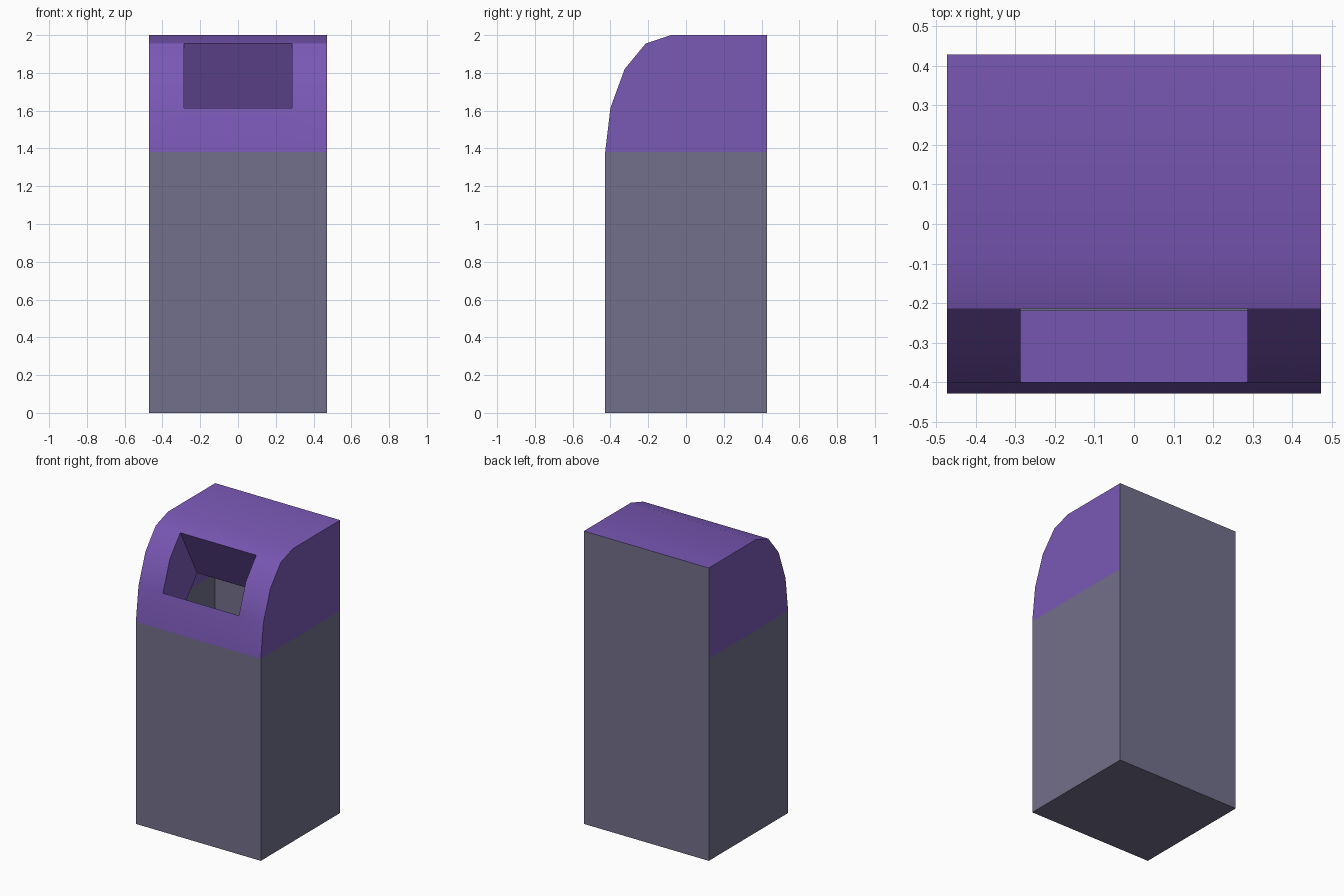
import bpy, math

if "Cube" in bpy.data.objects:
    bpy.data.objects.remove(bpy.data.objects["Cube"])

W, D, SEAM, TOP = 0.472, 0.428, 1.38, 2.0     # half width, half depth, heights
HOLE = 0.287                                  # half width of the opening
DROP = (0.182, -0.345)                        # y, z direction of the chute
# Lid curve from the front seam, over the top, to the back (y, z)
CURVE = [(-D, SEAM), (-0.40, 1.615), (-0.325, 1.82), (-0.213, 1.956), (-0.08, TOP), (D, TOP)]


def material(name, rgb):
    m = bpy.data.materials.new(name)
    m.diffuse_color = (*rgb, 1)
    m.use_nodes = True
    m.node_tree.nodes["Principled BSDF"].inputs["Base Color"].default_value = m.diffuse_color
    return m


def build(name, verts, faces, mat):
    me = bpy.data.meshes.new(name)
    me.from_pydata(verts, [], faces)
    me.materials.append(mat)
    ob = bpy.data.objects.new(name, me)
    bpy.context.collection.objects.link(ob)
    bpy.ops.object.select_all(action='DESELECT')
    ob.select_set(True)
    bpy.context.view_layer.objects.active = ob
    bpy.ops.object.shade_smooth_by_angle(angle=math.radians(30))
    return ob


grey = material("slate grey", (0.171, 0.162, 0.258))
purple = material("purple", (0.195, 0.098, 0.468))

# Hollow bin body: the back panel rises to the full height
verts = [(x, y, z) for z in (0, SEAM) for x, y in ((-W, -D), (W, -D), (W, D), (-W, D))]
verts += [(W, D, TOP), (-W, D, TOP)]
build("bin_body", verts, [
    (3, 2, 1, 0),             # bottom
    (0, 1, 5, 4),             # front
    (1, 2, 6, 5),             # right
    (3, 0, 4, 7),             # left
    (2, 3, 7, 9, 8, 6),       # back
], grey)

# Curved lid shell with the opening left out of the middle column
xs = (-W, -HOLE, HOLE, W)
verts = [(x, y, z) for y, z in CURVE for x in xs]
faces = []
for r in range(len(CURVE) - 1):
    for c in range(3):
        if not (c == 1 and r in (1, 2)):
            a = r * 4 + c
            faces.append((a, a + 1, a + 5, a + 4))
# Lid sides
n = len(verts)
verts += [(-W, D, SEAM), (W, D, SEAM)]
faces.append(tuple(r * 4 for r in range(len(CURVE))) + (n,))
faces.append((n + 1,) + tuple(r * 4 + 3 for r in reversed(range(len(CURVE)))))
build("curved_lid", verts, faces, purple)

# Slanted chute: the opening's outline pushed down and back, open at its end
edge = CURVE[1:4]
rim = [(-HOLE, *p) for p in edge] + [(HOLE, *p) for p in reversed(edge)]
verts = rim + [(x, y + DROP[0], z + DROP[1]) for x, y, z in rim]
k = len(rim)
faces = [(i, (i + 1) % k, (i + 1) % k + k, i + k) for i in range(k)]
build("chute", verts, faces, purple)
